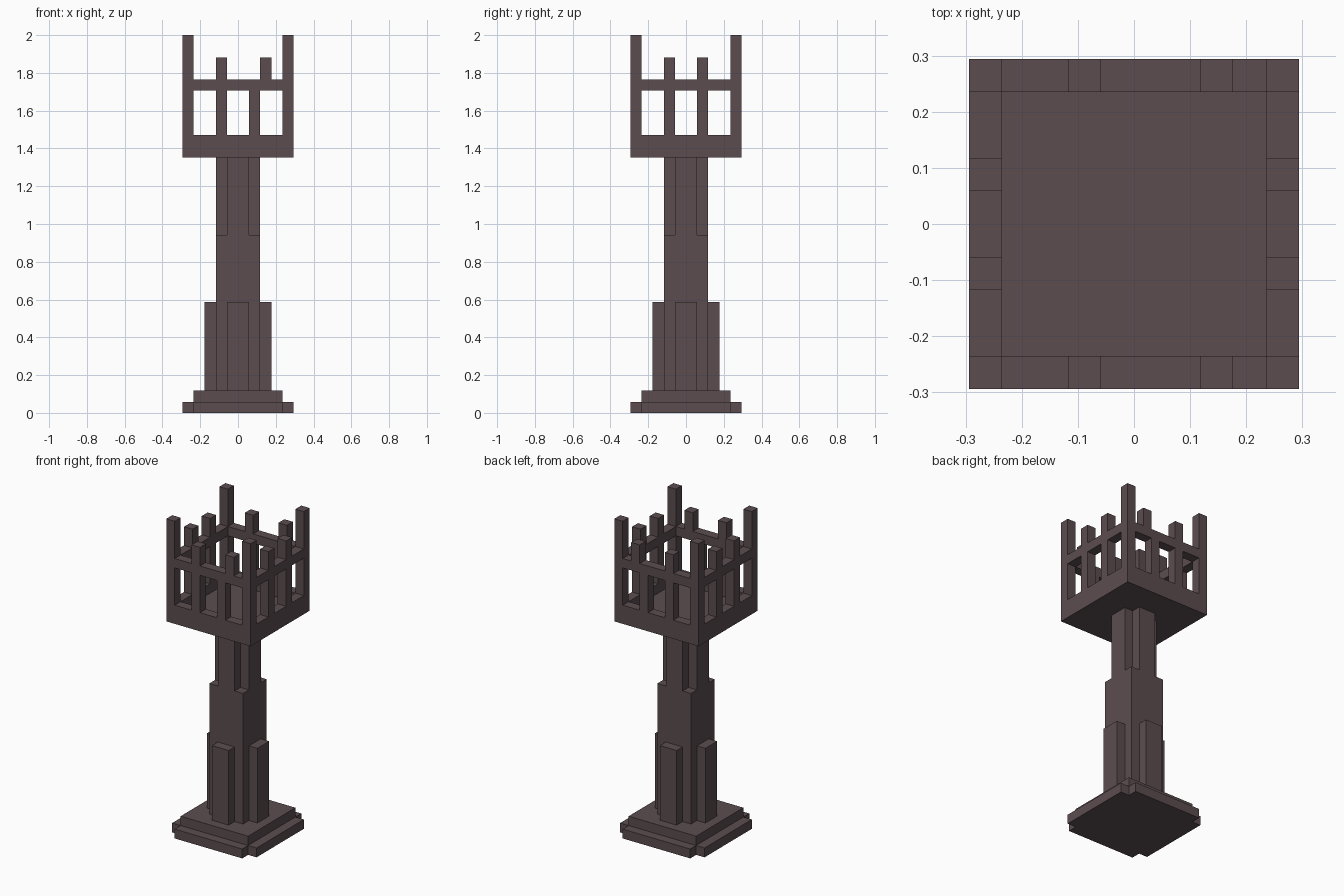
import bpy, bmesh

if "Cube" in bpy.data.objects:
    bpy.data.objects.remove(bpy.data.objects["Cube"])

U = 1 / 17  # one block; the tower is 34 blocks tall

stone = bpy.data.materials.new("dark_brown_stone")
stone.diffuse_color = (0.105, 0.073, 0.078, 1)
stone.use_nodes = True
stone.node_tree.nodes["Principled BSDF"].inputs["Base Color"].default_value = stone.diffuse_color


def prism(name, outline, z0, z1):
    """Extrude a counter-clockwise outline (in blocks) from z0 to z1."""
    bm = bmesh.new()
    base = bm.faces.new([bm.verts.new((x * U, y * U, z0 * U)) for x, y in outline])
    top = bmesh.ops.extrude_face_region(bm, geom=[base], use_keep_orig=True)
    verts = [v for v in top["geom"] if isinstance(v, bmesh.types.BMVert)]
    bmesh.ops.translate(bm, verts=verts, vec=(0, 0, (z1 - z0) * U))
    bmesh.ops.recalc_face_normals(bm, faces=bm.faces)
    mesh = bpy.data.meshes.new(name)
    bm.to_mesh(mesh)
    bm.free()
    mesh.materials.append(stone)
    obj = bpy.data.objects.new(name, mesh)
    bpy.context.collection.objects.link(obj)
    return obj


def rect(x0, x1, y0, y1):
    return [(x0, y0), (x1, y0), (x1, y1), (x0, y1)]


def square(r):
    return rect(-r, r, -r, r)


def cross(r, c):
    """Square of half-width r with its corners notched back to c."""
    return [(-c, -r), (c, -r), (c, -c), (r, -c), (r, c), (c, c),
            (c, r), (-c, r), (-c, c), (-r, c), (-r, -c), (-c, -c)]


# Stepped base
prism("base_plinth", cross(5, 4), 0, 1)
prism("base_step", square(4), 1, 2)

# Column: square shaft, notched neck, buttress on each side
prism("shaft", square(2), 2, 16)
prism("neck", cross(2, 1), 16, 23)
for s, a, b in ((-1, "front", "left"), (1, "back", "right")):
    lo, hi = sorted((2 * s, 3 * s))
    prism(f"buttress_{a}", rect(-1, 1, lo, hi), 2, 10)
    prism(f"buttress_{b}", rect(lo, hi, -1, 1), 2, 10)

# Platform floor
prism("platform_floor", square(5), 23, 24)

# Parapet, rail and posts on each side
for s, a, b in ((-1, "front", "left"), (1, "back", "right")):
    lo, hi = sorted((4 * s, 5 * s))
    for part, z0, z1 in (("parapet", 24, 25), ("rail", 29, 30)):
        prism(f"{part}_{a}", rect(-4, 4, lo, hi), z0, z1)
        prism(f"{part}_{b}", rect(lo, hi, -4, 4), z0, z1)
    for p in (-2, 1):
        prism(f"post_{a}", rect(p, p + 1, lo, hi), 25, 29)
        prism(f"post_{b}", rect(lo, hi, p, p + 1), 25, 29)
        prism(f"finial_{b}", rect(lo, hi, p, p + 1), 30, 32)
    # front and back finials are off-centre on the right
    for p in (-2, 2):
        prism(f"finial_{a}", rect(p, p + 1, lo, hi), 30, 32)
    # tall corner posts
    for x in (-5, 4):
        prism(f"corner_post_{a}", rect(x, x + 1, lo, hi), 24, 34)
